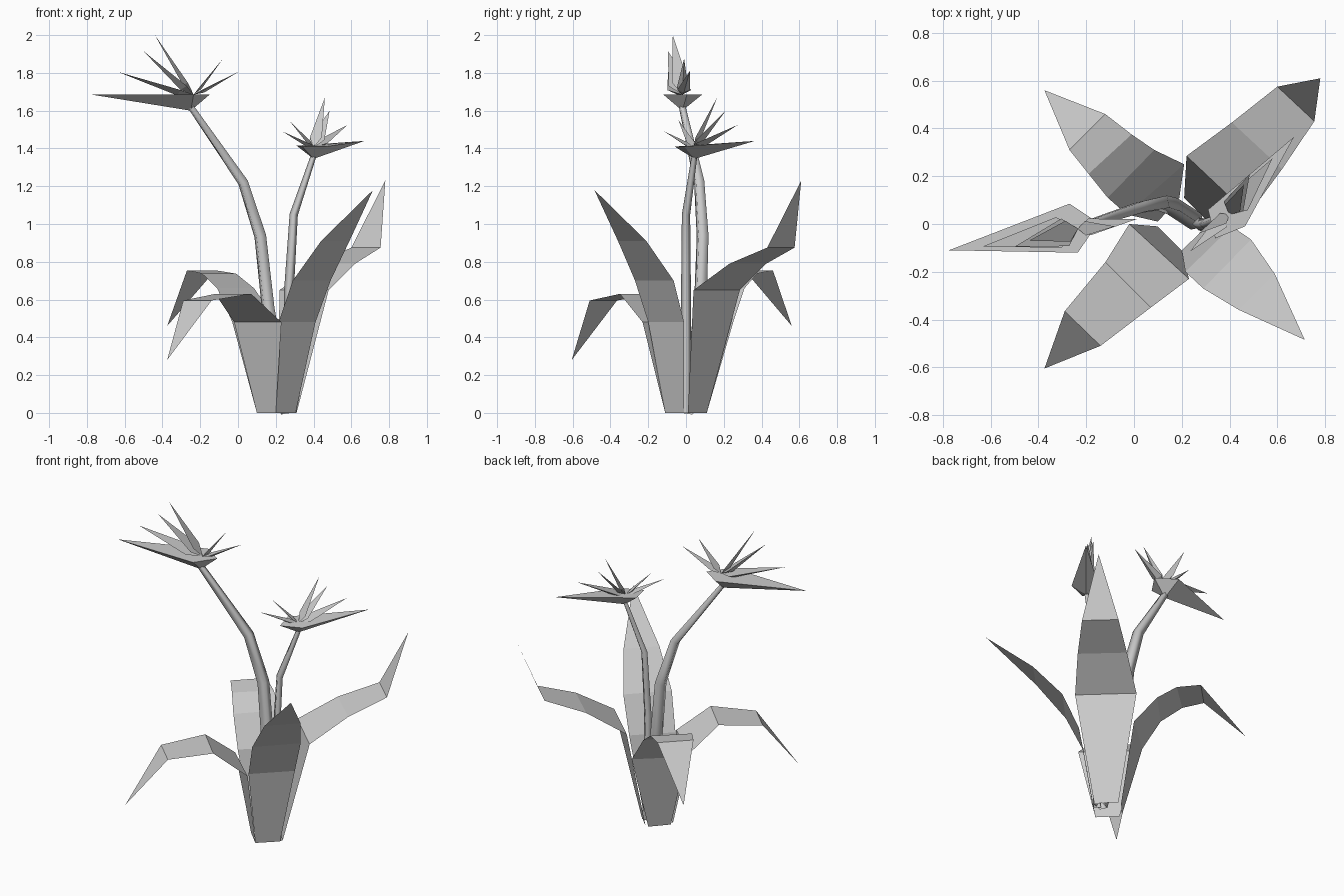
import bpy
from mathutils import Vector as V

if "Cube" in bpy.data.objects:
    bpy.data.objects.remove(bpy.data.objects["Cube"])


def make(name, verts, faces):
    me = bpy.data.meshes.new(name)
    me.from_pydata([tuple(v) for v in verts], [], faces)
    ob = bpy.data.objects.new(name, me)
    bpy.context.collection.objects.link(ob)
    return ob


def leaf(name, rows, tip):
    # rows: (z, left x, left y, right x, right y), bottom to top
    verts, faces = [], []
    for z, ax, ay, bx, by in rows:
        verts += [(ax, ay, z), (bx, by, z)]
    n = len(rows)
    for i in range(n - 1):
        a = 2 * i
        faces.append((a, a + 1, a + 3, a + 2))
    verts.append(tip)
    faces.append((2 * n - 2, 2 * n - 1, 2 * n))
    make(name, verts, faces)


def stem(name, pts):
    # four-sided tube along x, y, z, radius points
    cu = bpy.data.curves.new(name, 'CURVE')
    cu.dimensions = '3D'
    cu.bevel_depth = 1.0
    cu.bevel_resolution = 0
    sp = cu.splines.new('POLY')
    sp.points.add(len(pts) - 1)
    for p, (x, y, z, r) in zip(sp.points, pts):
        p.co = (x, y, z, 1)
        p.radius = r
    ob = bpy.data.objects.new(name, cu)
    bpy.context.collection.objects.link(ob)


def petal(name, base, tip, width):
    # keeled kite, widest near the base
    base, tip = V(base), V(tip)
    d = tip - base
    side = d.cross(V((0, 0, 1))).normalized()
    up = side.cross(d).normalized()
    m = base + d * 0.2
    verts = [base, m + side * width, m - side * width, m - up * width * 0.45, tip]
    make(name, verts, [(0, 1, 3), (0, 3, 2), (1, 4, 3), (3, 4, 2), (0, 2, 4, 1)])


def spathe(name, bottom, rim):
    # inverted pyramid with one long beak corner
    n = len(rim)
    make(name, [bottom] + rim,
         [(0, 1 + (i + 1) % n, 1 + i) for i in range(n)] + [tuple(range(1, n + 1))])


# Leaves
leaf("leaf_front_left",
     [(0, .10, -.01, .20, -.11), (.48, -.02, 0, .23, -.23),
      (.63, -.12, -.16, .07, -.35), (.595, -.29, -.365, -.14, -.51)],
     (-.375, -.605, .28))
leaf("leaf_back_left",
     [(0, .19, .11, .10, .01), (.48, .21, .25, -.03, .04), (.66, .085, .31, -.11, .11),
      (.737, -.01, .375, -.19, .21), (.755, -.12, .46, -.27, .31)],
     (-.375, .56, .46))
leaf("leaf_back_right",
     [(0, .31, .01, .21, .11), (.65, .48, .04, .22, .285),
      (.79, .62, .23, .41, .425), (.875, .755, .43, .60, .575)],
     (.78, .61, 1.23))
leaf("leaf_front_right",
     [(0, .20, -.11, .305, -.01), (.48, .215, -.2, .41, -.01),
      (.70, .29, -.27, .49, -.065), (.91, .44, -.36, .59, -.21)],
     (.715, -.485, 1.18))

# Stems
stem("tall_stem", [(.26, .01, 0, .04), (.16, .075, .55, .04), (.118, .088, .935, .037),
                   (.027, .07, 1.22, .032), (-.25, -.02, 1.62, .02)])
stem("short_stem", [(.28, 0, 0, .03), (.27, 0, .65, .026), (.295, 0, 1.05, .022),
                    (.40, .045, 1.36, .015)])

# Flower beaks
spathe("tall_flower_beak", (-.25, -.02, 1.6),
       [(-.775, -.11, 1.685), (-.235, -.12, 1.685), (-.15, .005, 1.685), (-.27, .085, 1.685)])
spathe("short_flower_beak", (.40, .045, 1.345),
       [(.67, .365, 1.44), (.31, .06, 1.415), (.34, -.06, 1.41), (.465, -.01, 1.41)])

# Petals
for i, (tip, w) in enumerate([((-.635, -.095, 1.805), .065), ((-.5, -.095, 1.915), .06),
                              ((-.44, -.07, 2.0), .045), ((-.08, -.01, 1.875), .03),
                              ((.01, .02, 1.81), .035)]):
    petal(f"tall_flower_petal_{i}", (-.235, -.02, 1.685), tip, w)
for i, (tip, w) in enumerate([((.46, .165, 1.67), .035), ((.485, .21, 1.6), .045),
                              ((.58, .275, 1.525), .05), ((.27, -.04, 1.55), .025),
                              ((.235, -.115, 1.49), .03)]):
    petal(f"short_flower_petal_{i}", (.40, .04, 1.405), tip, w)
